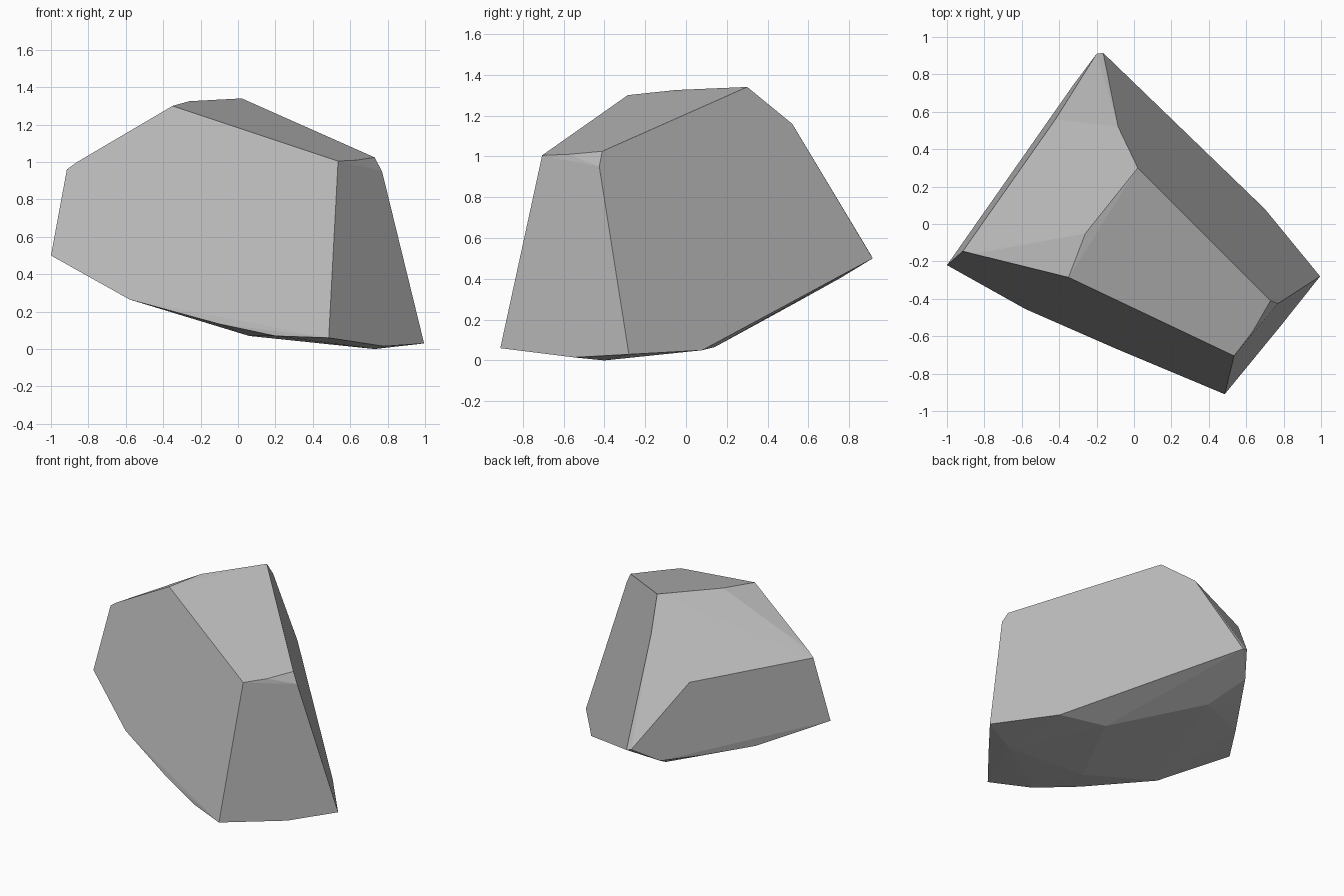
import bpy
import bmesh
import math

default_cube = bpy.data.objects.get("Cube")
if default_cube:
    bpy.data.objects.remove(default_cube, do_unlink=True)


def make_material(name, color):
    material = bpy.data.materials.new(name)
    material.use_nodes = True
    material.diffuse_color = color
    shader = next(node for node in material.node_tree.nodes
                  if node.type == "BSDF_PRINCIPLED")
    shader.inputs["Base Color"].default_value = color
    shader.inputs["Roughness"].default_value = 0.9
    return material


def make_hull_object(name, corner_groups, material):
    """Wrap a convex faceted solid around the given corners."""
    bm = bmesh.new()
    for group in corner_groups:
        for corner in group:
            bm.verts.new(corner)
    bmesh.ops.convex_hull(bm, input=bm.verts[:])
    # Remove corners swallowed by the hull
    loose = [vert for vert in bm.verts if not vert.link_faces]
    bmesh.ops.delete(bm, geom=loose, context="VERTS")
    # Merge almost coplanar triangles into the broad chiselled planes
    bmesh.ops.dissolve_limit(bm, angle_limit=math.radians(2),
                             verts=bm.verts[:], edges=bm.edges[:])
    bmesh.ops.recalc_face_normals(bm, faces=bm.faces[:])
    mesh = bpy.data.meshes.new(name)
    bm.to_mesh(mesh)
    bm.free()
    mesh.materials.append(material)
    for polygon in mesh.polygons:
        polygon.use_smooth = False
    rock = bpy.data.objects.new(name, mesh)
    bpy.context.scene.collection.objects.link(rock)
    return rock


# Rim of the sloping top plane
crown = [
    (-.35, -.285, 1.3), (-.26, -.05, 1.325), (.02, .3, 1.34),
    (.73, -.41, 1.025), (.635, -.575, 1.01), (.535, -.705, 1.005),
]

# Chipped corners just below the crown
shoulders = [
    (.77, -.425, .95), (-.085, .52, 1.16), (-.42, .56, .92),
    (-.915, -.145, .96), (-.86, -.16, 1),
]

# Raised rear and side lower edge
raised_edge = [
    (-1, -.22, .5), (-.7, .2, .4), (-.49, .5, .39),
    (-.32, .75, .4), (-.2, .91, .51), (-.165, .915, .5),
]

# Front and outer edges around the foot
foot_edge = [
    (-.58, -.455, .265), (-.1, -.665, .134), (.2, -.79, .07),
    (.485, -.91, .06), (.78, -.55, .015), (.995, -.28, .03),
    (.7, .08, .05),
]

# Shallow rounded underside
underside = [
    (.73, -.4, 0), (.36, .14, .065), (-.2, .515, .27), (.06, -.45, .07),
]

stone = make_material("stone_grey", (.5, .5, .5, 1))
make_hull_object("rock",
                 [crown, shoulders, raised_edge, foot_edge, underside],
                 stone)
